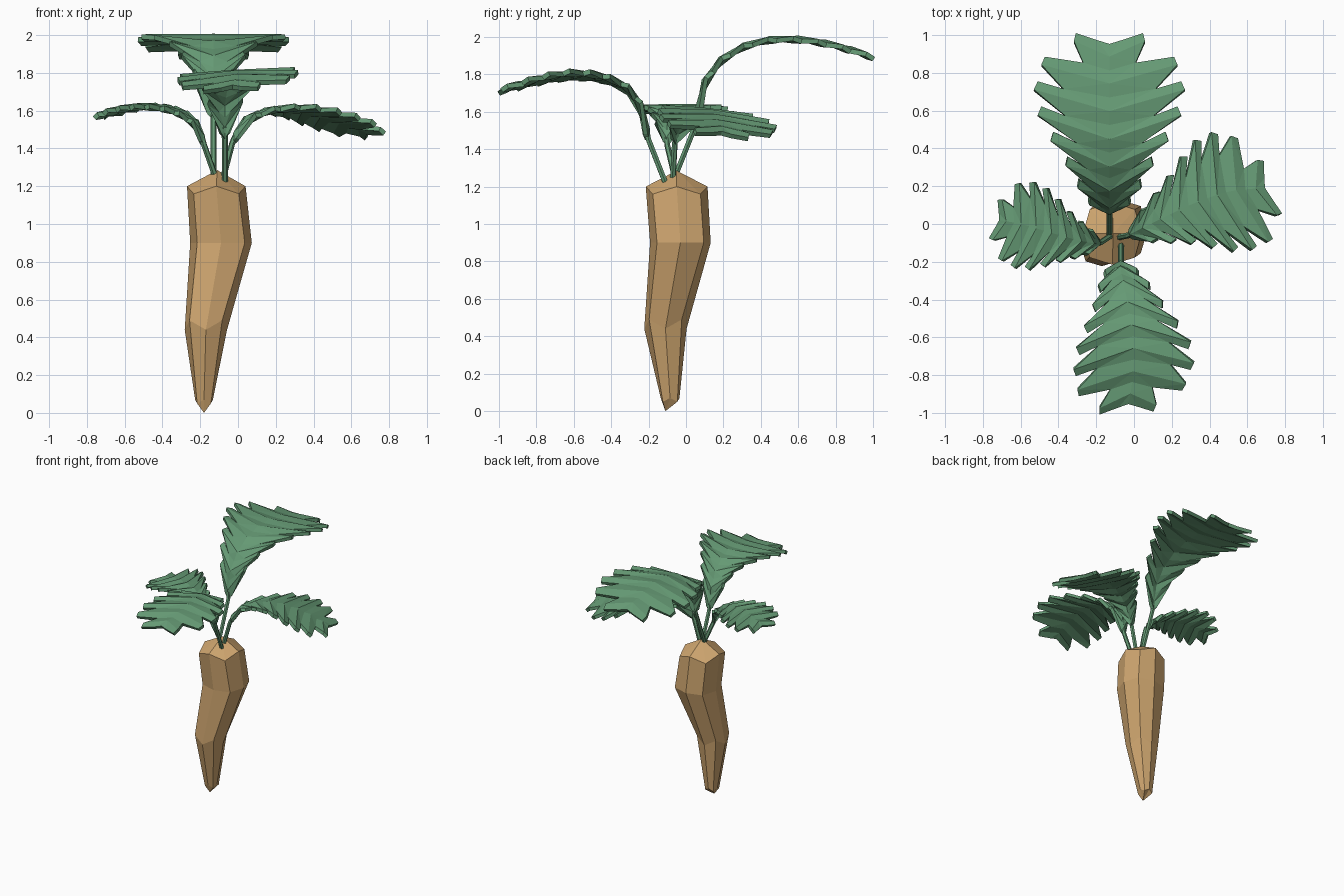
import bpy, bmesh, math
from mathutils import Vector as V

if "Cube" in bpy.data.objects:
    bpy.data.objects.remove(bpy.data.objects["Cube"])


def material(name, rgb):
    m = bpy.data.materials.new(name)
    m.diffuse_color = (*rgb, 1)
    m.use_nodes = True
    m.node_tree.nodes["Principled BSDF"].inputs["Base Color"].default_value = m.diffuse_color
    return m


ROOT = material("root tan", (0.62, 0.38, 0.16))
GREEN = material("leaf green", (0.13, 0.32, 0.175))


def finish(name, bm, mat, recalc=True):
    if recalc:
        bmesh.ops.recalc_face_normals(bm, faces=bm.faces)
    me = bpy.data.meshes.new(name)
    bm.to_mesh(me)
    bm.free()
    me.materials.append(mat)
    ob = bpy.data.objects.new(name, me)
    bpy.context.collection.objects.link(ob)
    return ob


def loft(name, rings, mat, start=None, end=None):
    """Skin a list of point rings, closing each end to a point or flat."""
    bm = bmesh.new()
    vs = [[bm.verts.new(p) for p in r] for r in rings]
    n = len(vs[0])
    for a, b in zip(vs, vs[1:]):
        for i in range(n):
            bm.faces.new((a[i], a[(i + 1) % n], b[(i + 1) % n], b[i]))
    for ring, tip in ((vs[0], start), (vs[-1], end)):
        if tip:
            t = bm.verts.new(tip)
            for i in range(n):
                bm.faces.new((ring[i], ring[(i + 1) % n], t))
        else:
            bm.faces.new(ring)
    return finish(name, bm, mat)


# Root: crooked eight-sided taper, (cx, cy, rx, ry, z, diagonal corner drop)
rings = []
for cx, cy, rx, ry, z, drop in (
        (-0.18, -0.085, 0.047, 0.05, 0.07, 0.02),
        (-0.17, -0.11, 0.112, 0.113, 0.44, -0.05),
        (-0.09, -0.03, 0.163, 0.162, 0.90, 0.0),
        (-0.115, -0.05, 0.155, 0.165, 1.20, 0.04)):
    ring = []
    for i in range(8):
        a = i * math.pi / 4
        k = 1.09 if i % 2 else 1
        ring.append(V((cx + rx * k * math.cos(a), cy + ry * k * math.sin(a),
                       z - drop * (i % 2))))
    rings.append(ring)
loft("root", rings, ROOT, start=(-0.18, -0.11, 0), end=(-0.11, -0.05, 1.285))


def smooth_path(pts, steps=12):
    """Catmull-Rom through pts, returned as a function of arc length 0..1."""
    p = [V(q) for q in pts]
    p = [2 * p[0] - p[1]] + p + [2 * p[-1] - p[-2]]
    out = []
    for i in range(1, len(p) - 2):
        a, b, c, d = p[i - 1:i + 3]
        for s in range(steps):
            t = s / steps
            out.append(0.5 * (2 * b + (c - a) * t + (2 * a - 5 * b + 4 * c - d) * t * t
                              + (3 * b - a - 3 * c + d) * t ** 3))
    out.append(p[-2])
    cum = [0]
    for a, b in zip(out, out[1:]):
        cum.append(cum[-1] + (b - a).length)

    def at(t):
        s = t * cum[-1]
        j = 0
        while j < len(out) - 2 and cum[j + 1] < s:
            j += 1
        return out[j].lerp(out[j + 1], (s - cum[j]) / (cum[j + 1] - cum[j]))
    return at


WIDTHS = (0.27, 0.42, 0.58, 0.78, 0.95, 1.0, 0.9, 0.47)


def leaf(name, base, blade, half_width, roll=0.0):
    at = smooth_path(blade)
    start = V(blade[0])
    out = V(blade[-1]) - start
    side = V((out.y, -out.x, 0)).normalized()
    side_tilt = side + V((0, 0, roll))

    # Stem: thin six-sided tube from the crown into the blade
    b, e = V(base), at(0.07)
    loft(name + "_stem",
         [[c + 0.016 * (side * math.cos(a) + (c2 * math.sin(a)))
           for a in [k * math.pi / 3 for k in range(6)]]
          for c in (b, start, e)
          for c2 in [side.cross(start - b).normalized()]], GREEN)

    # Blade: chevron leaflets on both sides of the midrib
    n = len(WIDTHS)
    dt = 1 / n
    bm = bmesh.new()

    def point(t, w, sgn, lift=0.0):
        tan = (at(t + 0.02) - at(t - 0.02)).normalized()
        return bm.verts.new(at(t) + side_tilt * (sgn * w * half_width)
                            + side.cross(tan) * lift)

    mid = [point(i * dt, 0, 1) for i in range(n + 1)]
    ridge = [point((i + 0.5) * dt, 0, 1, 0.012) for i in range(n)]
    for sgn in (1, -1):
        notch = []
        for i in range(n + 1):
            u = i / n
            w = min(WIDTHS[max(i - 1, 0)], WIDTHS[min(i, n - 1)])
            f = 0.3 + 0.5 * u
            sweep = (0.35 + 0.5 * (1 - u)) * f
            if i == n:
                w, sweep = 0.2, 0.15
            notch.append(point((i + sweep) * dt, w * f, sgn, -0.006))
        for i in range(n):
            ahead = i + 1 + 0.05 + 0.6 * (1 - i / n)
            if i == n - 1:
                ahead = n + 0.1
            a = point(ahead * dt, WIDTHS[i], sgn, 0.008)
            tip = point((ahead + 0.32) * dt, WIDTHS[i] * 0.95, sgn, -0.006)
            for f in ((mid[i], notch[i], a, ridge[i]),
                      (ridge[i], a, tip, notch[i + 1], mid[i + 1])):
                bm.faces.new(f if sgn > 0 else f[::-1])
    bmesh.ops.triangulate(bm, faces=bm.faces)
    bm.normal_update()
    if sum(f.normal.z for f in bm.faces) < 0:
        bmesh.ops.reverse_faces(bm, faces=bm.faces)
    ob = finish(name + "_blade", bm, GREEN, recalc=False)
    mod = ob.modifiers.new("thickness", "SOLIDIFY")
    mod.thickness = 0.026
    mod.offset = -0.5


# Four arching leaves around the crown
leaf("back_leaf", (-0.13, -0.06, 1.25),
     [(-0.13, 0.06, 1.55), (-0.13, 0.09, 1.74), (-0.13, 0.2, 1.89), (-0.13, 0.38, 1.975),
      (-0.13, 0.58, 1.99), (-0.13, 0.78, 1.96), (-0.13, 0.95, 1.91)], 0.40)
leaf("front_leaf", (-0.07, -0.11, 1.22),
     [(-0.07, -0.2, 1.45), (-0.07, -0.245, 1.64), (-0.05, -0.34, 1.745), (-0.02, -0.5, 1.795),
      (0.0, -0.68, 1.795), (-0.01, -0.84, 1.76), (-0.03, -0.95, 1.73)], 0.32, -0.06)
leaf("left_leaf", (-0.12, -0.06, 1.25),
     [(-0.18, -0.1, 1.42), (-0.22, -0.1, 1.53), (-0.32, -0.08, 1.6), (-0.46, -0.04, 1.625),
      (-0.6, 0.0, 1.61), (-0.71, 0.02, 1.58)], 0.235)
leaf("right_leaf", (-0.08, -0.07, 1.24),
     [(-0.03, -0.06, 1.43), (0.03, -0.03, 1.54), (0.15, 0.03, 1.60), (0.32, 0.11, 1.60),
      (0.5, 0.17, 1.55), (0.69, 0.19, 1.49)], 0.33, 0.09)
